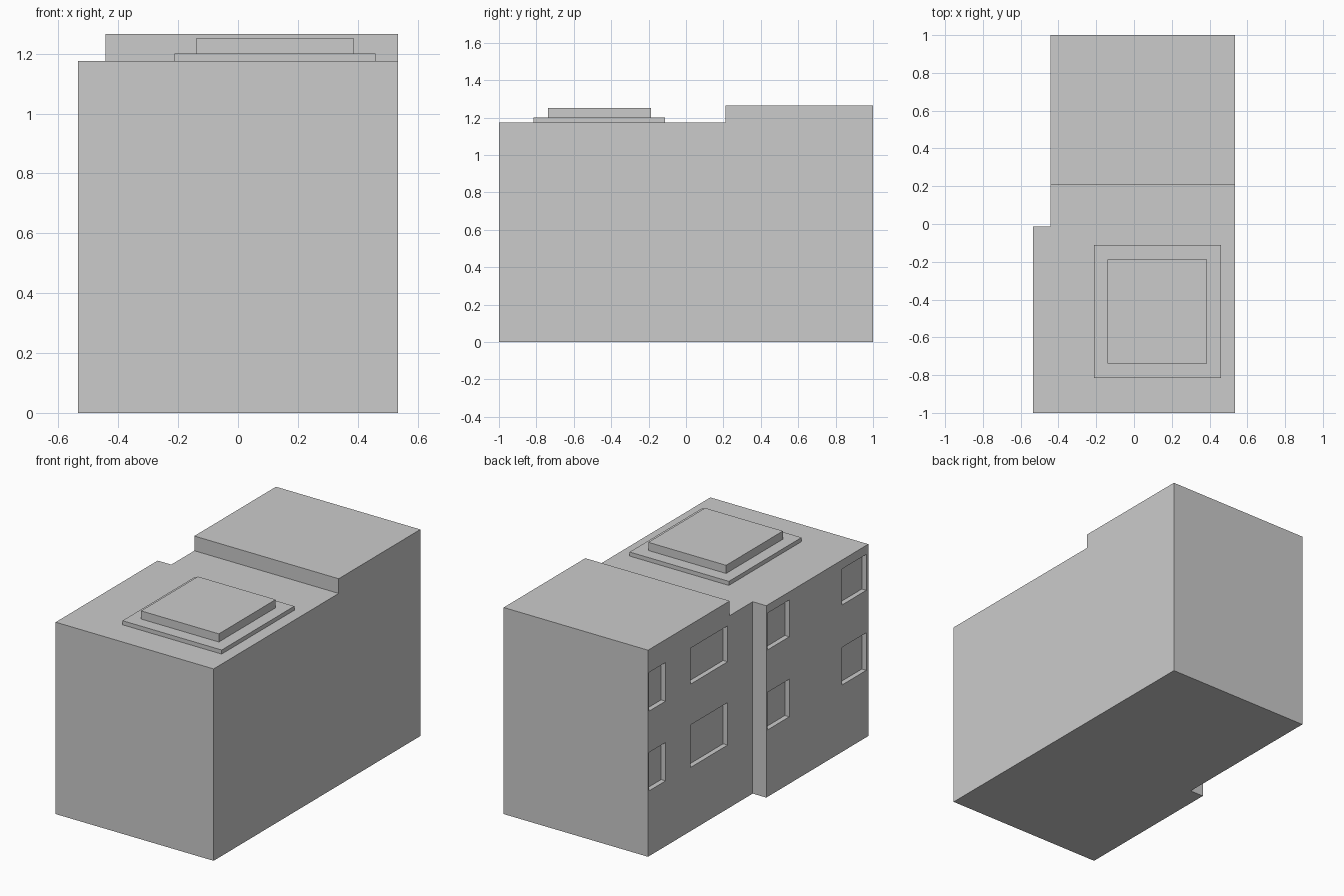
import bpy, bmesh
from mathutils import Vector

if "Cube" in bpy.data.objects:
    bpy.data.objects.remove(bpy.data.objects["Cube"])


def add_box(bm, x0, x1, y0, y1, z0, z1):
    verts = bmesh.ops.create_cube(bm, size=1)["verts"]
    size = Vector((x1 - x0, y1 - y0, z1 - z0))
    mid = Vector((x0 + x1, y0 + y1, z0 + z1)) / 2
    for v in verts:
        v.co = v.co * size + mid


def finish(bm, name):
    bmesh.ops.recalc_face_normals(bm, faces=bm.faces)
    mesh = bpy.data.meshes.new(name)
    bm.to_mesh(mesh)
    bm.free()
    ob = bpy.data.objects.new(name, mesh)
    bpy.context.collection.objects.link(ob)
    return ob


def raise_faces(bm, faces, height):
    geom = bmesh.ops.extrude_face_region(bm, geom=faces)["geom"]
    for v in geom:
        if isinstance(v, bmesh.types.BMVert):
            v.co.z += height
    return [f for f in geom if isinstance(f, bmesh.types.BMFace)]


LEFT, WALL, RIGHT = -0.535, -0.443, 0.535
STEP, ROOF_STEP = -0.013, 0.21
ROOF, TOP = 1.175, 1.265

# Building body: stepped footprint raised to the roof, rear part raised further
bm = bmesh.new()
points = [(LEFT, -1), (RIGHT, -1), (RIGHT, ROOF_STEP), (WALL, ROOF_STEP),
          (WALL, STEP), (LEFT, STEP), (RIGHT, 1), (WALL, 1)]
vs = [bm.verts.new((x, y, 0)) for x, y in points]
ground = [bm.faces.new([vs[i] for i in loop])
          for loop in ((0, 1, 2, 3, 4, 5), (3, 2, 6, 7))]
tops = raise_faces(bm, ground, ROOF)
rear = max(tops, key=lambda f: f.calc_center_median().y)
raise_faces(bm, [rear], TOP - ROOF)
body = finish(bm, "building_body")

# Window recesses on the left walls: wall x, y range, then lower and upper z ranges
DEPTH = 0.03
windows = [
    (WALL, 0.83, 0.99, (0.40, 0.635), (0.888, 1.125)),
    (WALL, 0.23, 0.59, (0.39, 0.65), (0.90, 1.12)),
    (LEFT, -0.235, -0.023, (0.41, 0.64), (0.90, 1.125)),
    (LEFT, -0.98, -0.745, (0.41, 0.64), (0.90, 1.12)),
]
bm = bmesh.new()
for x, y0, y1, *floors in windows:
    for z0, z1 in floors:
        add_box(bm, x - 0.05, x + DEPTH, y0, y1, z0, z1)
cutter = finish(bm, "window_cutter")
cutter.hide_render = True

mod = body.modifiers.new("windows", "BOOLEAN")
mod.operation = "DIFFERENCE"
mod.solver = "EXACT"
mod.object = cutter
bpy.context.view_layer.objects.active = body
body.select_set(True)
bpy.ops.object.modifier_apply(modifier=mod.name)
bpy.data.objects.remove(cutter)

# Two stacked slabs on the lower roof
for name, box in (("roof_slab_lower", (-0.212, 0.46, -0.815, -0.112, ROOF, 1.20)),
                  ("roof_slab_upper", (-0.14, 0.387, -0.738, -0.188, 1.20, 1.25))):
    bm = bmesh.new()
    add_box(bm, *box)
    finish(bm, name)
